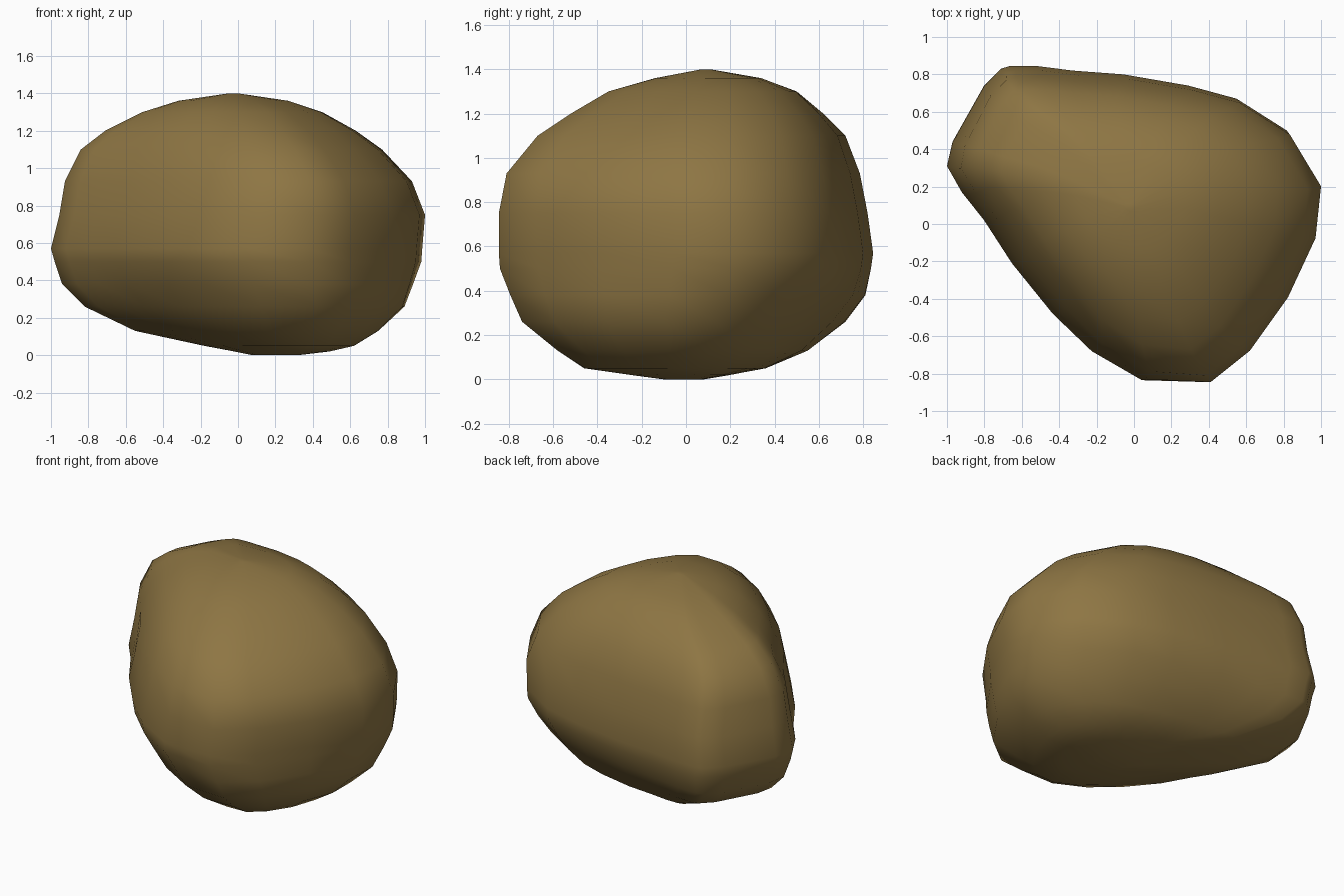
import bpy
import bmesh
import math

if "Cube" in bpy.data.objects:
    bpy.data.objects.remove(bpy.data.objects["Cube"])

# Plan outline of the rock (rounded triangle, seen from above)
PLAN = [(1, .22), (.97, -.06), (.82, -.38), (.61, -.67), (.39, -.845), (.05, -.835),
        (-.22, -.68), (-.43, -.48), (-.65, -.21), (-.8, .02), (-.92, .17), (-1, .31),
        (-.97, .44), (-.8, .74), (-.71, .83), (-.66, .845), (-.52, .845), (-.32, .82),
        (-.05, .8), (.3, .74), (.56, .67), (.83, .5)]

# Horizontal sections: height, x range, y range, roundness,
# flattening of the front-left side, flattening of the back-right side
RINGS = [(0, .08, .32, -.1, .08, .5, 0, 0),
         (.02, -.02, .49, -.25, .2, .4, 0, 0),
         (.05, -.18, .62, -.46, .36, .3, 0, .05),
         (.13, -.55, .75, -.58, .55, .15, 0, .1),
         (.26, -.82, .89, -.74, .72, 0, .06, .1),
         (.38, -.94, .936, -.793, .81, 0, .06, .06),
         (.5, -.98, .98, -.84, .835, 0, 0, 0),
         (.57, -1, .985, -.845, .845, 0, 0, 0),
         (.75, -.955, 1, -.845, .82, 0, .03, 0),
         (.93, -.925, .93, -.81, .785, 0, .1, 0),
         (1.1, -.84, .77, -.67, .72, .02, .15, 0),
         (1.2, -.71, .63, -.52, .62, .12, .12, 0),
         (1.3, -.51, .45, -.35, .5, .25, .08, 0),
         (1.36, -.32, .27, -.14, .34, .4, 0, 0),
         (1.4, -.05, 0, .07, .11, .5, 0, 0)]


def section(z, x0, x1, y0, y1, roundness, flat_front, flat_back):
    """Blend the plan outline towards an ellipse and fit it to the given ranges."""
    pts = []
    for x, y in PLAN:
        y /= .845
        k = 1 + roundness * (1 / math.hypot(x, y) - 1)
        x, y = x * k, y * k
        shift = (x + y) / 2 * (flat_front if x + y < 0 else flat_back)
        pts.append((x - shift, y - shift))
    lx, hx = min(p[0] for p in pts), max(p[0] for p in pts)
    ly, hy = min(p[1] for p in pts), max(p[1] for p in pts)
    return [(x0 + (x - lx) / (hx - lx) * (x1 - x0),
             y0 + (y - ly) / (hy - ly) * (y1 - y0), z) for x, y in pts]


# Loft the sections into a closed boulder
bm = bmesh.new()
loops = [[bm.verts.new(p) for p in section(*ring)] for ring in RINGS]
n = len(PLAN)
for low, high in zip(loops, loops[1:]):
    for i in range(n):
        j = (i + 1) % n
        bm.faces.new((low[i], low[j], high[j], high[i]))
bm.faces.new(loops[0])
bm.faces.new(loops[-1])
bmesh.ops.recalc_face_normals(bm, faces=bm.faces)
for f in bm.faces:
    f.smooth = True

mesh = bpy.data.meshes.new("boulder")
bm.to_mesh(mesh)
bm.free()
boulder = bpy.data.objects.new("boulder", mesh)
bpy.context.collection.objects.link(boulder)

# Single earthy brown colour
brown = bpy.data.materials.new("earthy brown")
brown.diffuse_color = (.27, .18, .057, 1)
brown.use_nodes = True
brown.node_tree.nodes["Principled BSDF"].inputs["Base Color"].default_value = brown.diffuse_color
mesh.materials.append(brown)
